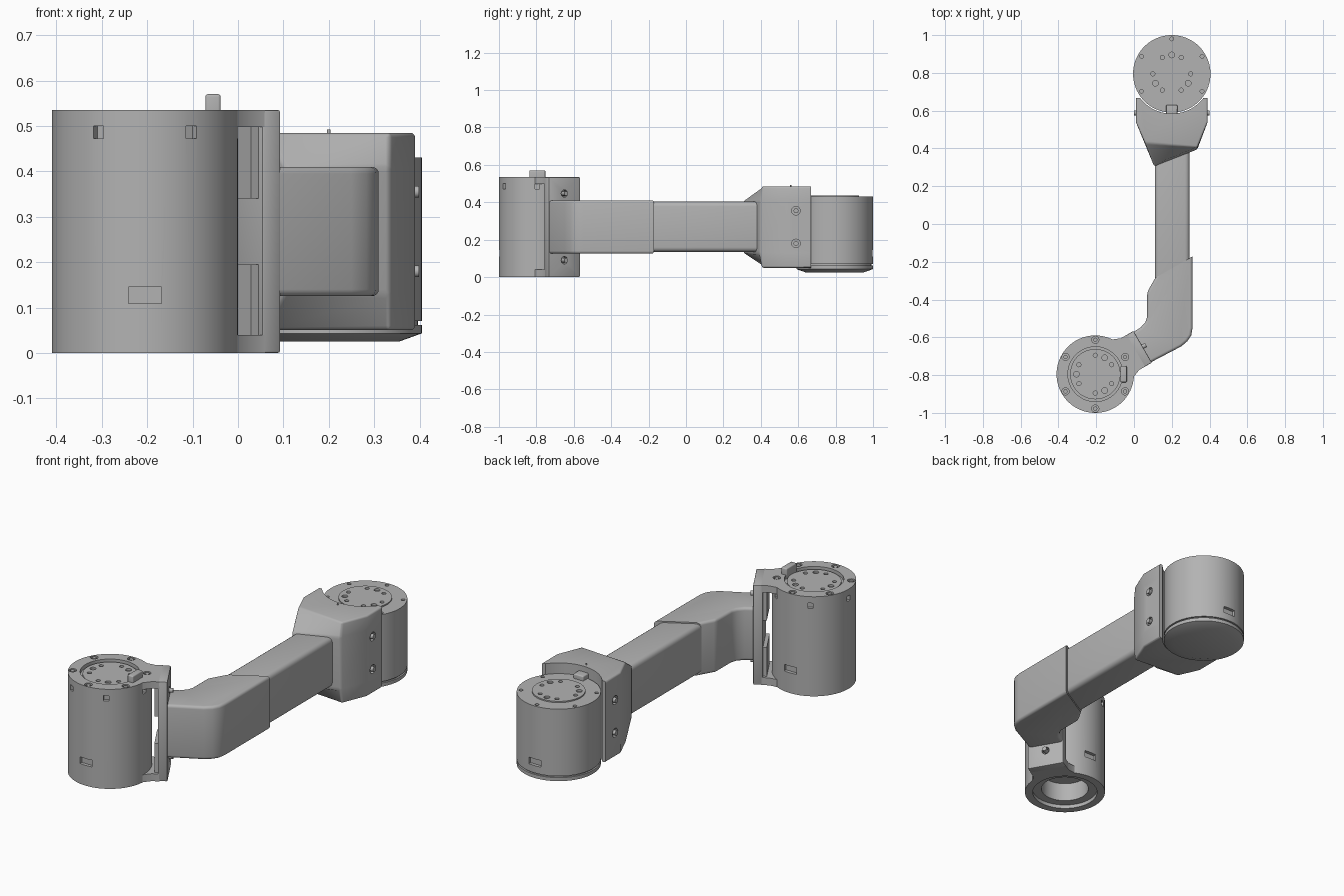
import bpy, bmesh
from math import sin, cos, radians, sqrt
from mathutils import Matrix, Vector

cube = bpy.data.objects.get("Cube")
if cube:
    bpy.data.objects.remove(cube, do_unlink=True)

grey = bpy.data.materials.new("plain grey")
grey.use_nodes = True
grey.diffuse_color = (0.45, 0.45, 0.45, 1)
grey.node_tree.nodes["Principled BSDF"].inputs["Base Color"].default_value = grey.diffuse_color

FRONT = Vector((-0.205, -0.795, 0))
REAR = Vector((0.2, 0.795, 0))
R = 0.205
parts = []


def finish(name, bm):
    bmesh.ops.remove_doubles(bm, verts=bm.verts, dist=1e-5)
    bmesh.ops.recalc_face_normals(bm, faces=bm.faces)
    mesh = bpy.data.meshes.new(name)
    bm.to_mesh(mesh)
    bm.free()
    mesh.materials.append(grey)
    ob = bpy.data.objects.new(name, mesh)
    bpy.context.collection.objects.link(ob)
    parts.append(ob)
    return ob


def lathe(name, profile, centre):
    bm = bmesh.new()
    vs = [bm.verts.new(centre + Vector((r, 0, z))) for r, z in profile]
    es = [bm.edges.new(p) for p in zip(vs, vs[1:])]
    bmesh.ops.spin(bm, geom=vs + es, cent=centre, axis=(0, 0, 1),
                   angle=radians(360), steps=72, use_duplicate=False)
    return finish(name, bm)


def loft(name, layers, bevel=0, skip=(), segments=4):
    """Stack of (z, outline) layers; sides listed in skip keep sharp borders."""
    bm = bmesh.new()
    rings = [[bm.verts.new((x, y, z)) for x, y in pts] for z, pts in layers]
    bm.faces.new(rings[0])
    bm.faces.new(rings[-1])
    n = len(rings[0])
    sharp = set()
    for a, b in zip(rings, rings[1:]):
        for i in range(n):
            f = bm.faces.new((a[i], a[(i + 1) % n], b[(i + 1) % n], b[i]))
            if i in skip:
                sharp.add(f)
    bmesh.ops.recalc_face_normals(bm, faces=bm.faces)
    if bevel:
        edges = [e for e in bm.edges if e.calc_face_angle(0) > radians(28)
                 and not sharp & set(e.link_faces)]
        bmesh.ops.bevel(bm, geom=edges, offset=bevel, segments=segments,
                        profile=0.5, affect='EDGES', clamp_overlap=True)
    return finish(name, bm)


def box_outline(x0, x1, y0, y1):
    return [(x0, y0), (x1, y0), (x1, y1), (x0, y1)]


def cyl(p, r, depth, axis='Z'):
    """Cylinder description centred on p."""
    turn = {'Z': Matrix(), 'X': Matrix.Rotation(radians(90), 4, 'Y')}[axis]
    return ('cyl', Matrix.Translation(p) @ turn, r, depth)


def box_at(centre, angle, z, width, height, radius=R, depth=0.036):
    m = (Matrix.Translation(centre) @ Matrix.Rotation(radians(angle), 4, 'Z')
         @ Matrix.Translation((radius, 0, z)) @ Matrix.Diagonal((depth, width, height, 1)))
    return ('box', m)


def solids(name, shapes):
    bm = bmesh.new()
    for s in shapes:
        if s[0] == 'box':
            bmesh.ops.create_cube(bm, size=1, matrix=s[1])
        else:
            bmesh.ops.create_cone(bm, cap_ends=True, segments=20, radius1=s[2],
                                  radius2=s[2], depth=s[3], matrix=s[1])
    return finish(name, bm)


def cut(ob, cutter):
    m = ob.modifiers.new("cut", 'BOOLEAN')
    m.operation, m.object, m.solver = 'DIFFERENCE', cutter, 'EXACT'
    bpy.context.view_layer.objects.active = ob
    bpy.ops.object.modifier_apply(modifier=m.name)
    parts.remove(cutter)
    bpy.data.objects.remove(cutter, do_unlink=True)


def polar(centre, r, angle, z):
    a = radians(angle)
    return centre + Vector((r * cos(a), r * sin(a), z))


def disc_holes(centre, z, first):
    """Three groups of one large and two small holes."""
    return [cyl(polar(centre, 0.1, first + 120 * k + d, z), 0.015 if d == 0 else 0.011, 0.02)
            for k in range(3) for d in (-30, 0, 30)]


# Front housing: open underneath, sunken disc on top
body = lathe("front_housing", [(0, .12), (.12, .12), (.12, .02), (.165, .02), (.165, 0), (R, 0),
                               (R, .535), (.145, .535), (.145, .515), (.133, .515),
                               (.133, .525), (0, .525)], FRONT)
bolts = [polar(FRONT, 0.182, 30 + 60 * k, 0.535) for k in range(6)]
cut(body, solids("cutter", [cyl(p, 0.019, 0.03) for p in bolts]
                 + [box_at(FRONT, 60 * k, 0.486, 0.026, 0.028) for k in range(6)]
                 + [box_at(FRONT, a, 0.127, 0.072, 0.036) for a in (-90, 90)]
                 + disc_holes(FRONT, 0.525, 60)))
solids("front_housing_bolts", [cyl(p - Vector((0, 0, .01)), 0.011, 0.016) for p in bolts])
loft("front_key_tab", [(.51, box_outline(-.072, -.038, -.838, -.752)),
                       (.57, box_outline(-.072, -.038, -.838, -.752))], 0.006)


# Front clamp bracket, laid out along the direction leaving the housing at 30 degrees
def clamp(u, v):
    c, s = cos(radians(30)), sin(radians(30))
    return (FRONT.x + c * u - s * v, FRONT.y + s * u + c * v)


def clamp_box(u0, u1, w):
    return [clamp(u0, -w), clamp(u1, -w), clamp(u1, w), clamp(u0, w)]


plate = loft("clamp_plate", [(0, clamp_box(.243, .29, .097)), (.535, clamp_box(.243, .29, .097))],
             0.005, segments=2)
x, y = clamp(.29, 0)
turn = Matrix.Rotation(radians(30), 4, 'Z') @ Matrix.Rotation(radians(90), 4, 'Y')
cut(plate, solids("cutter", [('cyl', Matrix.Translation((x, y, z)) @ turn, 0.02, 0.05)
                             for z in (.09, .447)]))
solids("clamp_screws", [('cyl', Matrix.Translation((x, y, z)) @ turn, 0.012, 0.04)
                        for z in (.09, .447)])
flange = [clamp(sqrt(.203 ** 2 - v * v), v) for v in (-.115, -.08, -.04, 0, .04, .08, .115)]
flange += [clamp(.212, .097), clamp(.25, .097), clamp(.25, -.097), clamp(.212, -.097)]
for label, z0, z1, l0, l1 in (("lower", 0, .04, .03, .195), ("upper", .498, .535, .34, .51)):
    loft(label + "_clamp_flange", [(z0, flange), (z1, flange)])
    loft(label + "_clamp_lug", [(l0, clamp_box(.224, .25, .08)), (l1, clamp_box(.224, .25, .08))])

# Elbow sleeve and straight arm
elbow = [clamp(.27, -.092), (.25, -.648), (.283, -.62), (.303, -.59), (.31, -.55), (.31, -.172),
         (.295, -.18), (.113, -.285), (.07, -.36), (.07, -.49), (.06, -.52), (.035, -.548),
         clamp(.27, .092)]
loft("elbow_sleeve", [(.125, elbow), (.41, elbow)], 0.032, skip=(5, 6, 12))
arm = box_outline(.11, .295, -.4, .45)
loft("straight_arm", [(.135, arm), (.403, arm)], 0.025)

# Rear fork: tapers down to the arm, hollowed for the rear housing
sides = [(.39, .54), (.39, .668), (.01, .668), (.01, .54)]
wide = sides + [(.058, .43), (.335, .405)]
nose = sides + [(.107, .305), (.335, .395)]
fork = loft("rear_fork", [(.05, wide), (.13, nose), (.407, nose), (.485, wide)], 0.01,
            skip=(1,), segments=3)
bore = lathe("cutter", [(0, -.1), (.211, -.1), (.211, .6), (0, .6)], REAR)
cut(fork, bore)
spots = [(x, .588, z) for x in (.01, .39) for z in (.18, .355)]
cut(fork, solids("cutter", [cyl(p, .023, .03, 'X') for p in spots]))
solids("fork_screws", [cyl(p, .013, .018, 'X') for p in spots])
loft("rear_key_tab", [(.42, box_outline(.17, .23, .56, .63)),
                      (.455, box_outline(.17, .23, .56, .63))], 0.006)
solids("fork_pin", [cyl((.2, .56, .485), .004, .014)])

# Rear housing with raised disc and domed base cap
rear = lathe("rear_housing", [(0, .06), (.196, .06), (.196, .07), (R, .07), (R, .43),
                              (.13, .43), (.13, .437), (0, .437)], REAR)
cut(rear, solids("cutter", [cyl(polar(REAR, .185, 30 + 60 * k, .43), .01, .02) for k in range(6)]
                 + [box_at(REAR, 90, .127, .072, .036)] + disc_holes(REAR, .437, 90)))
lathe("rear_base_cap", [(0, .025), (.155, .025), (R, .043), (R, .062), (0, .062)], REAR)

# Smooth shading with sharp edges kept
bpy.ops.object.select_all(action='DESELECT')
for ob in parts:
    ob.select_set(True)
bpy.context.view_layer.objects.active = parts[0]
bpy.ops.object.shade_smooth_by_angle(angle=radians(30))
